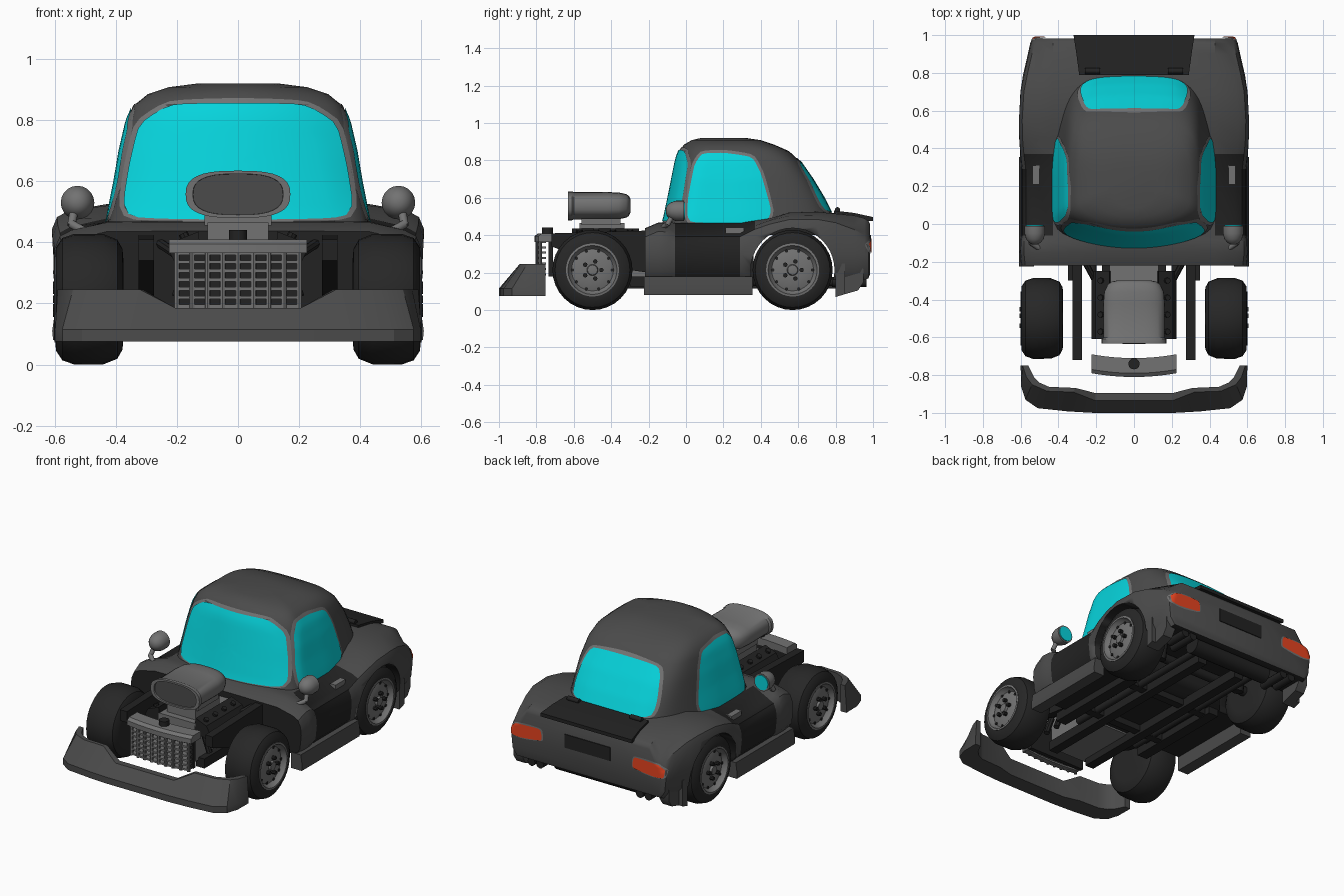
import bpy, bmesh, math
from mathutils import Vector
from mathutils.bvhtree import BVHTree

if "Cube" in bpy.data.objects:
    bpy.data.objects.remove(bpy.data.objects["Cube"])


def material(name, r, g, b):
    m = bpy.data.materials.new(name)
    m.diffuse_color = (r, g, b, 1)
    m.use_nodes = True
    m.node_tree.nodes["Principled BSDF"].inputs["Base Color"].default_value = m.diffuse_color
    return m


BODY = material("charcoal paint", .07, .07, .07)
DARK = material("black trim", .016, .016, .016)
TYRE = material("tyre rubber", .02, .02, .02)
METAL = material("grey metal", .17, .17, .17)
GLASS = material("cyan glass", .002, .66, .72)
RED = material("tail light red", .85, .06, .015)


def finish(name, bm, mat, closed=True, angle=35):
    if closed:
        bmesh.ops.recalc_face_normals(bm, faces=bm.faces[:])
    me = bpy.data.meshes.new(name)
    bm.to_mesh(me)
    bm.free()
    me.materials.append(mat)
    me.shade_smooth()
    me.set_sharp_from_angle(angle=math.radians(angle))
    ob = bpy.data.objects.new(name, me)
    bpy.context.collection.objects.link(ob)
    return ob


def loft(name, rings, mat, angle=35):
    bm = bmesh.new()
    vs = [[bm.verts.new(p) for p in r] for r in rings]
    n = len(vs[0])
    for a, b in zip(vs, vs[1:]):
        for i in range(n):
            j = (i + 1) % n
            bm.faces.new((a[i], a[j], b[j], b[i]))
    bm.faces.new(vs[0])
    bm.faces.new(vs[-1])
    return finish(name, bm, mat, True, angle)


def box(name, x0, x1, y0, y1, z0, z1, mat):
    return loft(name, [[(x0, y0, z), (x1, y0, z), (x1, y1, z), (x0, y1, z)] for z in (z0, z1)], mat)


def rod(name, a, b, r, mat, n=12):
    a, b = Vector(a), Vector(b)
    q = (b - a).to_track_quat('Z', 'Y')
    return loft(name, [[c + q @ Vector((r * math.cos(t), r * math.sin(t), 0))
                        for t in (2 * math.pi * i / n for i in range(n))] for c in (a, b)], mat)


def lathe_x(name, profile, y, z, s, mat, n=32):
    return loft(name, [[(s * x, y + r * math.cos(2 * math.pi * i / n), z + r * math.sin(2 * math.pi * i / n))
                        for i in range(n)] for x, r in profile], mat)


def rounded(pts, n=56):
    """Cut the corners of a polygon, then space n points evenly along it."""
    pts = [Vector(p) for p in pts]
    for f in (.11, .25, .25):
        pts = [p for i, a in enumerate(pts) for b in [pts[(i + 1) % len(pts)]]
               for p in (a.lerp(b, f), a.lerp(b, 1 - f))]
    segs = list(zip(pts, pts[1:] + pts[:1]))
    total, out, run, k = sum((b - a).length for a, b in segs), [], 0, 0
    for a, b in segs:
        d = (b - a).length
        while k < n and k * total / n <= run + d:
            out.append(a.lerp(b, (k * total / n - run) / d if d else 0))
            k += 1
        run += d
    return out


def plate(name, target, corners, axis, side, mat, lift, grow=0.0):
    """Project a rounded outline onto a surface; axis 0 = along x, 1 = along y."""
    me = target.data
    tree = BVHTree.FromPolygons([v.co for v in me.vertices], [tuple(p.vertices) for p in me.polygons])
    out = rounded(corners)
    c = sum(out, Vector((0, 0))) / len(out)
    out = [p + (p - c).normalized() * grow for p in out]
    d = Vector((-side, 0, 0)) if axis == 0 else Vector((0, -side, 0))

    def hit(p):
        o = Vector((side * 3, p.x, p.y)) if axis == 0 else Vector((p.x, side * 3, p.y))
        h = tree.ray_cast(o, d)[0] or tree.find_nearest(o)[0]
        return h - d * lift
    bm = bmesh.new()
    rings = [[bm.verts.new(hit(c.lerp(p, k / 8))) for p in out] for k in range(8, 0, -1)]
    mid, n = bm.verts.new(hit(c)), len(out)
    for a, b in zip(rings, rings[1:]):
        for i in range(n):
            bm.faces.new((a[i], a[(i + 1) % n], b[(i + 1) % n], b[i]))
    for i in range(n):
        bm.faces.new((rings[-1][i], rings[-1][(i + 1) % n], mid))
    bm.normal_update()
    if sum(f.normal.dot(d) for f in bm.faces) > 0:
        bmesh.ops.reverse_faces(bm, faces=bm.faces[:])
    finish(name, bm, mat, False)


# Lower body: cross-sections along y, then wheel wells and the hollow tail cut out
SECTIONS = [(-.22, .598, .41, .435, .17), (-.15, .605, .44, .465, .17), (-.09, .603, .437, .468, .17),
            (-.06, .595, .412, .466, .17), (.29, .595, .412, .466, .17), (.37, .605, .452, .478, .17),
            (.45, .612, .48, .49, .17), (.55, .614, .503, .52, .17), (.70, .605, .505, .525, .17),
            (.80, .585, .487, .515, .16), (.90, .562, .45, .505, .16), (.955, .55, .42, .49, .16),
            (.975, .543, .40, .475, .17), (.983, .53, .385, .46, .19)]
rings = []
for y, w, zs, zd, zb in SECTIONS:
    half = [(w - .04, zb), (w - .01, zb + .04), (w, .30), (w - .005, zs - .06), (w - .022, zs - .02),
            (w - .06, zs), (.43, zd), (.2, zd + .002)]
    rings.append([(x, y, z) for x, z in half] + [(-x, y, z) for x, z in reversed(half)])
body = loft("lower_body", rings, BODY)
cutters = [rod("wheel_well_cutter", (s * .36, .57, .214), (s * .75, .57, .214), .224, DARK, 40) for s in (1, -1)]
cutters.append(box("tail_hollow_cutter", -.38, .38, .36, .94, .05, .40, DARK))
for cut in cutters:
    cut.hide_render = True
    m = body.modifiers.new("well", 'BOOLEAN')
    m.operation, m.object = 'DIFFERENCE', cut
    bpy.context.view_layer.objects.active = body
    bpy.ops.object.modifier_apply(modifier=m.name)
    bpy.data.objects.remove(cut)
body.data.materials.clear()
for m in (BODY, DARK):
    body.data.materials.append(m)
for p in body.data.polygons:
    c, n = p.center, p.normal
    door = abs(c.x) > .43 and -.07 < c.y and (c.y < .28 or (n.z > .5 and c.y < .37))
    well = abs(c.x) > .35 and math.hypot(c.y - .57, c.z - .214) < .226 and abs(n.x) < .3
    p.material_index = int(door or well or n.z < -.7 or n.y < -.95 or (abs(c.x) < .39 and abs(n.x) > .9)
                           or (abs(c.x) < .39 and n.y > .95 and c.y < .5))

# Cabin: rounded plan outlines stacked in z, squarer at the front pillars
rings = []
for z, yf, yb, w, e in [(.44, -.13, .81, .43, 7), (.5, -.113, .785, .42, 7), (.6, -.092, .735, .40, 7),
                        (.7, -.072, .675, .383, 7), (.8, -.052, .605, .36, 6), (.85, -.037, .55, .338, 5),
                        (.885, -.01, .47, .295, 4.5), (.908, .03, .40, .225, 4), (.92, .08, .32, .13, 4)]:
    ring = []
    for i in range(112):
        t = 2 * math.pi * i / 112
        u, v = math.cos(t), math.sin(t)
        q = e * 2 if v < 0 else e
        k = (abs(u) ** q + abs(v) ** q) ** (-1 / q)
        u, v = u * k, v * k
        y = (yf + yb) / 2 + v * (yb - yf) / 2
        y += (.085 if v < 0 else -.015) * u * u * abs(v)
        x = w * u * (1 - .23 * (max(0, y - .25) / .5) ** 2)
        ring.append((x, y, z))
    rings.append(ring)
cabin = loft("cabin", rings, BODY, 50)

# Windows with metal frames
front = [(-.385, .475), (.385, .475), (.358, .65), (.325, .79), (.22, .856), (-.22, .856), (-.325, .79), (-.358, .65)]
back = [(-.30, .52), (.30, .52), (.255, .80), (-.255, .80)]
side_w = [(.005, .465), (.43, .465), (.458, .53), (.40, .735), (.355, .82), (.2, .842), (.085, .838), (.045, .78),
          (.01, .6)]
for name, pts, axis, s in [("windshield", front, 1, -1), ("rear_window", back, 1, 1),
                           ("right_window", side_w, 0, 1), ("left_window", side_w, 0, -1)]:
    plate(name + "_frame", cabin, pts, axis, s, METAL, .004, .016)
    plate(name, cabin, pts, axis, s, GLASS, .008)

# Tail: lights, plate recess, boot lid and its hinges
for s in (1, -1):
    pts = [(s * x, z) for x, z in [(.315, .315), (.48, .298), (.535, .305), (.54, .355), (.50, .382), (.325, .39)]]
    plate("tail_light_surround", body, pts, 1, 1, METAL, .004, .008)
    plate("tail_light", body, pts, 1, 1, RED, .009)
    rod("boot_hinge", (s * .18, .81, .535), (s * .26, .81, .535), .015, DARK)
    rod("exhaust_tip", (s * .35, .78, .15), (s * .35, .965, .15), .026, DARK)
    rod("exhaust_tip", (s * .41, .82, .15), (s * .41, .965, .15), .026, DARK)
    # flap behind the rear wheel
    loft("rear_flap", [[(s * x, .80, .07), (s * x, .85, .085), (s * x, .85, .25), (s * x, .80, .25)]
                       for x in (.48, .572)], BODY)
    loft("rear_flap_tail", [[(s * x, .84, .082), (s * x, .92, .105), (s * x, .95, .15), (s * x, .95, .22),
                             (s * x, .84, .25)] for x in (.48, .545)], BODY)
box("number_plate_recess", -.16, .16, .975, .988, .315, .40, DARK)
loft("boot_lid", [[(-w, y, z), (w, y, z), (w, y, z + t), (-w, y, z + t)] for y, w, z, t in
                  [(.79, .29, .50, .032), (.9, .305, .485, .034), (1.0, .32, .475, .022)]], DARK)
rod("muffler", (-.28, .87, .16), (.28, .87, .16), .055, DARK, 16)
rod("rear_axle", (-.4, .57, .214), (.4, .57, .214), .03, DARK)

# Wheels
for y in (-.5, .57):
    for s in (1, -1):
        lathe_x("tyre", [(.375, .13), (.378, .165), (.395, .195), (.44, .213), (.535, .214), (.575, .20),
                         (.596, .168), (.597, .14), (.56, .13)], y, .214, s, TYRE)
        lathe_x("rim", [(.5, .135), (.60, .142), (.602, .131), (.585, .124), (.572, .112), (.584, .075),
                        (.584, .03), (.598, .026), (.60, .012)], y, .214, s, METAL)
        for k in range(10):
            t = 2 * math.pi * k / 10
            dy, dz = math.cos(t), math.sin(t)
            rod("rim_slot", (s * .57, y + .106 * dy, .214 + .106 * dz),
                (s * .579, y + .106 * dy, .214 + .106 * dz), .009, DARK, 8)
            if k % 2 == 0:
                rod("wheel_nut", (s * .58, y + .048 * dy, .214 + .048 * dz),
                    (s * .605, y + .048 * dy, .214 + .048 * dz), .012, DARK, 8)

# Front bumper: outer, top and inner lines swept round the nose
half = [(.60, -.75, .59, -.75, .56, -.75, .245), (.598, -.86, .57, -.81, .53, -.81, .245),
        (.575, -.93, .54, -.85, .50, -.84, .245), (.51, -.975, .46, -.885, .45, -.862, .245),
        (.35, -.992, .32, -.89, .31, -.868, .245), (.21, -1, .205, -.935, .205, -.895, .185)]
full = [(1, h) for h in half] + [(-1, h) for h in reversed(half)]
loft("front_bumper", [[(s * a, b, .075), (s * a, b, .115), (s * c, d, zt), (s * e, f, zt), (s * e, f, .075)]
                      for s, (a, b, c, d, e, f, zt) in full], BODY, 25)

# Radiator with grille bars
bow = lambda x: .4 * x * x
loft("radiator_tank", [[(x, bow(x) - .81, .365), (x, bow(x) - .81, .395), (x, bow(x) - .79, .41),
                        (x, bow(x) - .71, .41), (x, bow(x) - .71, .365)]
                       for x in (i * .0375 - .225 for i in range(13))], METAL)
box("radiator_core", -.2, .2, -.735, -.71, .18, .37, DARK)
rod("radiator_cap", (0, -.74, .40), (0, -.74, .44), .03, DARK)
for i in range(9):
    x = -.2 + .05 * i
    rod("grille_bar", (x, bow(x) - .795, .18), (x, bow(x) - .795, .375), .01, METAL, 8)
for k in range(7):
    z = .185 + k * .029
    loft("grille_slat", [[(x, bow(x) - .802, z), (x, bow(x) - .765, z), (x, bow(x) - .765, z + .011),
                          (x, bow(x) - .802, z + .011)] for x in (-.2, -.1, 0, .1, .2)], METAL)

# Engine with blower scoop
box("engine_block", -.13, .13, -.61, -.2, .16, .40, METAL)
box("blower_neck", -.1, .1, -.57, -.33, .39, .465, METAL)
box("blower_plate", -.11, .11, -.56, -.35, .455, .49, METAL)
oval = lambda y, k: [(k * .168 * math.copysign(abs(math.cos(t)) ** .7, math.cos(t)), y,
                      .557 + k * .076 * math.copysign(abs(math.sin(t)) ** .75, math.sin(t)))
                     for t in (2 * math.pi * i / 32 for i in range(32))]
loft("air_scoop", [oval(-.60, .86), oval(-.632, .88), oval(-.632, 1.02), oval(-.61, 1.02), oval(-.60, .96),
                   oval(-.42, .97), oval(-.36, .94), oval(-.32, .83), oval(-.305, .7), oval(-.298, .5)], METAL)
loft("scoop_opening", [oval(-.615, .9), oval(-.622, .88)], BODY)
rod("crank_pulley", (0, -.635, .26), (0, -.61, .26), .06, DARK, 20)

for s in (1, -1):
    loft("valve_cover", [[(s * .12, y, .36), (s * .20, y, .32), (s * .225, y, .37), (s * .205, y, .405),
                          (s * .13, y, .435)] for y in (-.61, -.25)], DARK)
    for k in range(4):
        y = -.57 + k * .09
        rod("cover_bolt", (s * .165, y, .40), (s * .18, y, .43), .016, DARK, 8)
        rod("exhaust_header", (s * .16, y, .33), (s * .20, y, .22), .018, DARK, 8)
    # chassis rails, inner fenders and braces
    loft("inner_fender", [[(s * x, -.72, .34), (s * x, -.72, .41), (s * x, -.2, .425), (s * x, -.2, .2),
                           (s * x, -.42, .23)] for x in (.275, .325)], DARK)
    rod("firewall_brace", (s * .26, -.2, .40), (s * .2, -.31, .36), .016, DARK, 8)
    box("chassis_rail", s * .11, s * .17, -.58, .80, .115, .175, DARK)
    box("outer_rail", s * .28, s * .35, -.3, .36, .125, .18, DARK)
    rod("exhaust_pipe", (s * .22, -.25, .15), (s * .22, .82, .15), .022, DARK)
    rod("rear_spring", (s * .3, .60, .17), (s * .3, .64, .41), .035, DARK)
    # side skirt
    loft("side_skirt", [[(s * .53, y, .08), (s * .605, y, .08), (s * .608, y, .11), (s * .598, y, .18),
                         (s * .53, y, .18)] for y in (-.225, .355)], BODY)
    # door handle and mirror
    box("door_handle", s * .50, s * .538, .21, .31, .41, .44, METAL)
    rod("mirror_stalk", (s * .5, -.13, .435), (s * .545, -.10, .46), .014, METAL)
    rod("mirror_stalk", (s * .545, -.10, .455), (s * .535, -.07, .51), .014, METAL)
    loft("mirror_shell", [[(s * .525 + r * math.cos(t), y, .53 + r * math.sin(t))
                           for t in (2 * math.pi * i / 20 for i in range(20))]
                          for y, r in [(-.108, .012), (-.10, .03), (-.08, .046), (-.05, .055), (-.01, .055)]], METAL)
    rod("mirror_glass", (s * .525, -.012, .53), (s * .525, -.005, .53), .046, GLASS, 20)
for y in (-.1, .3):
    box("cross_member", -.3, .3, y - .025, y + .025, .13, .18, DARK)
